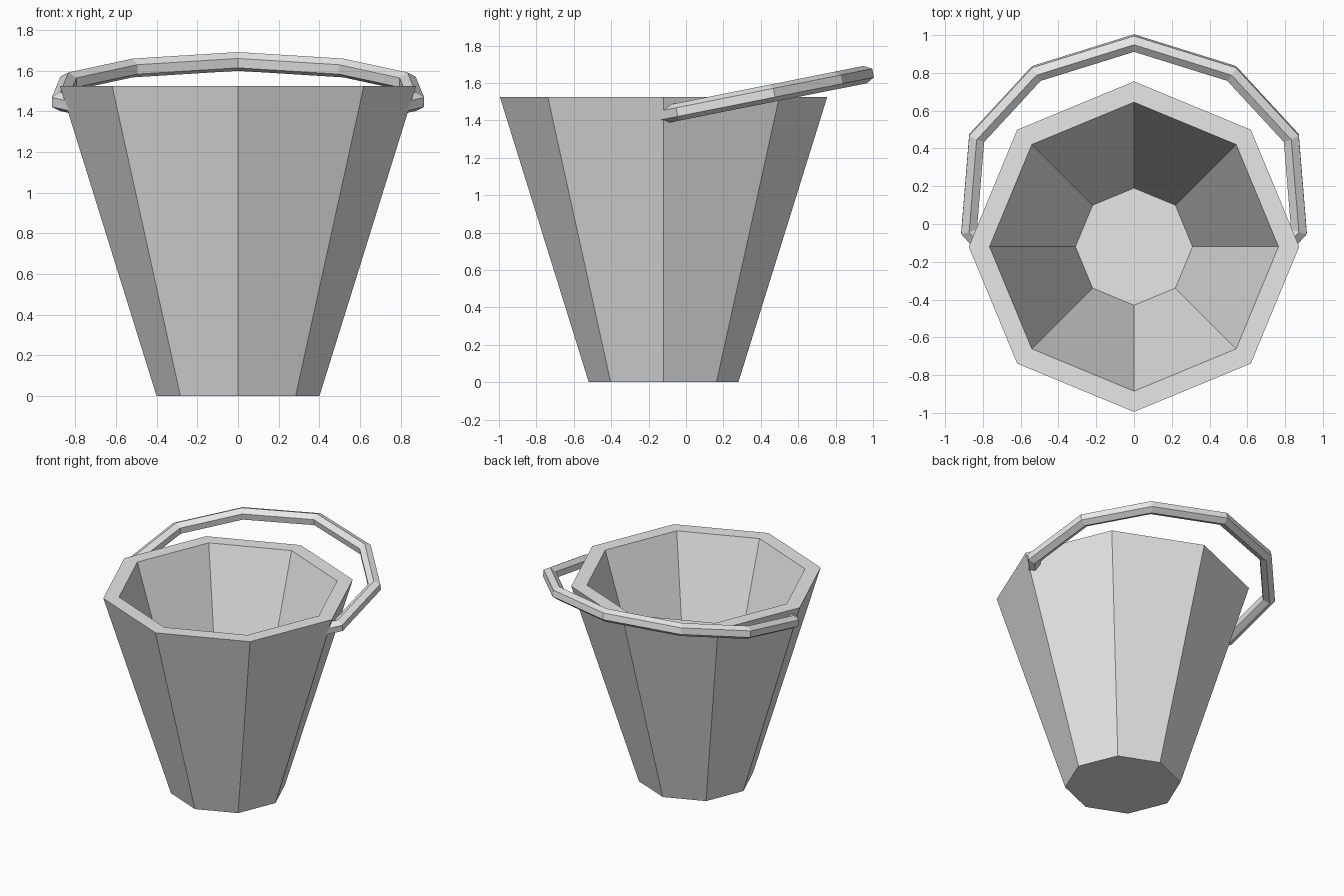
import bpy, bmesh, math
from mathutils import Vector

if "Cube" in bpy.data.objects:
    bpy.data.objects.remove(bpy.data.objects["Cube"], do_unlink=True)

grey = bpy.data.materials.new("light_grey")
grey.use_nodes = True
colour = (0.8, 0.8, 0.8, 1)
grey.diffuse_color = colour
grey.node_tree.nodes["Principled BSDF"].inputs["Base Color"].default_value = colour


def loft(name, rings):
    """Skin a list of rings of points and cap both ends."""
    bm = bmesh.new()
    loops = [[bm.verts.new(p) for p in ring] for ring in rings]
    for a, b in zip(loops, loops[1:]):
        n = len(a)
        for i in range(n):
            j = (i + 1) % n
            bm.faces.new((a[i], a[j], b[j], b[i]))
    bm.faces.new(loops[0])
    bm.faces.new(loops[-1])
    bmesh.ops.recalc_face_normals(bm, faces=bm.faces)
    mesh = bpy.data.meshes.new(name)
    bm.to_mesh(mesh)
    bm.free()
    mesh.materials.append(grey)
    obj = bpy.data.objects.new(name, mesh)
    bpy.context.collection.objects.link(obj)
    return obj


# Bucket: octagonal rings from the base, over the rim and down to the inner floor
CENTRE_Y = -0.12
profile = [(0.40, 0), (0.875, 1.525), (0.765, 1.525), (0.31, 0.08)]


def octagon(radius, z):
    angles = [math.tau * i / 8 for i in range(8)]
    return [(radius * math.cos(a), CENTRE_Y + radius * math.sin(a), z) for a in angles]


loft("bucket", [octagon(r, z) for r, z in profile])

# Handle: hexagonal bar swept with mitred corners along a tilted arch
SLOPE = 0.199
BAR = 0.047
half = [(0.80, -0.115), (0.873, -0.035), (0.833, 0.455), (0.517, 0.797)]
plan = half + [(0, 0.958)] + [(-x, y) for x, y in reversed(half)]
path = [Vector((x, y, 1.454 + SLOPE * y)) for x, y in plan]
up = Vector((0, -SLOPE, 1)).normalized()

rings = []
for i, p in enumerate(path):
    before = (p - path[max(i - 1, 0)]).normalized()
    after = (path[min(i + 1, len(path) - 1)] - p).normalized()
    tangent = (before + after).normalized()
    mitre = tangent.dot(before if i else after)
    side = tangent.cross(up) / mitre
    rings.append([p + BAR * (math.cos(a) * up + math.sin(a) * side)
                  for a in (math.tau * k / 6 for k in range(6))])
loft("handle", rings)
